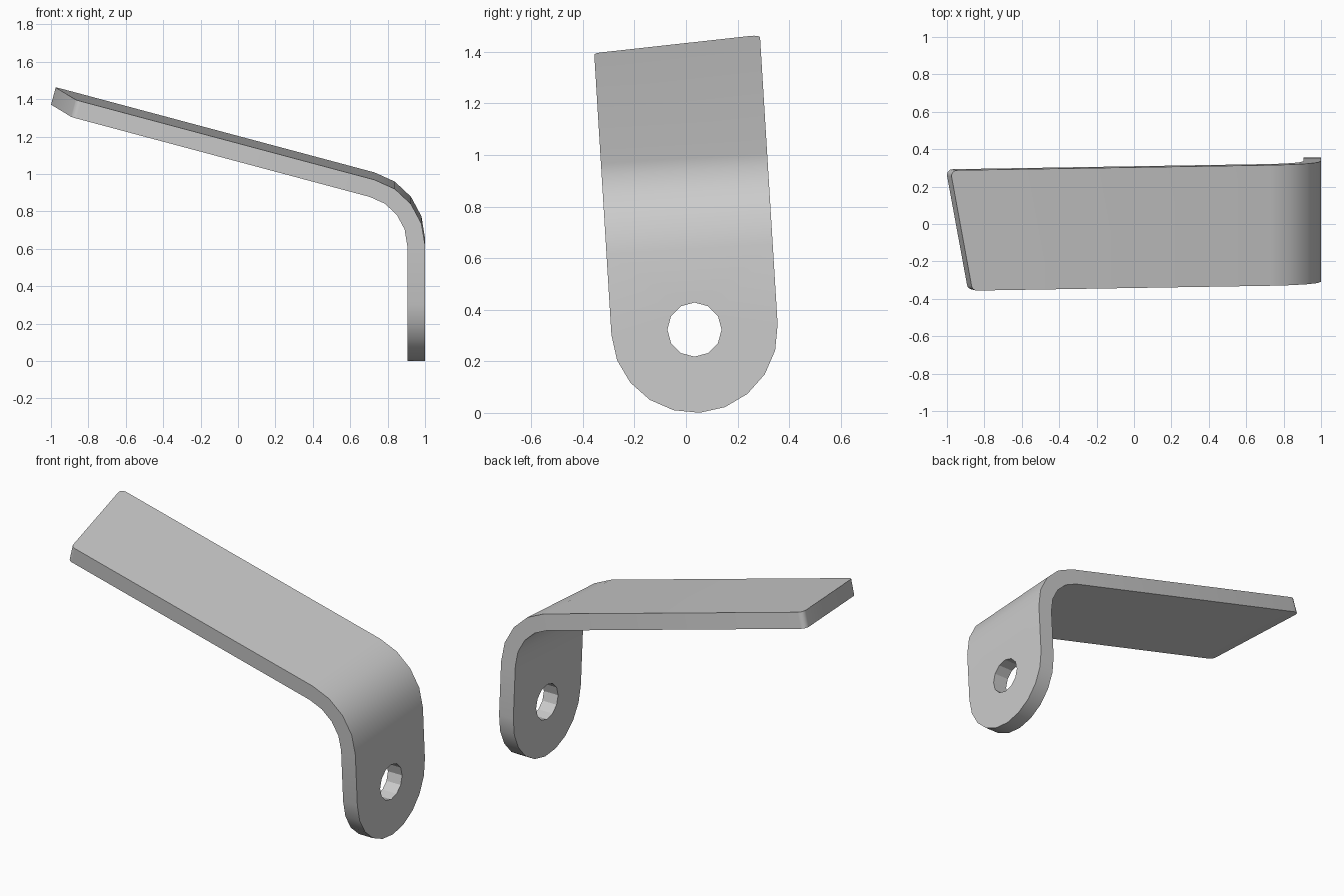
import bpy, bmesh, math
from mathutils import Matrix, Vector

cube = bpy.data.objects.get("Cube")
if cube:
    bpy.data.objects.remove(cube, do_unlink=True)

HALF = 0.323            # half width of the strip and radius of the round tab
THICK = 0.095
RISE = 0.315            # hole centre to start of the bend
R = 0.364               # outer bend radius
BEND = math.radians(75)
STEPS = 4
HOLE = 0.105
ARM_FRONT, ARM_BACK = 1.65, 1.772
FILLET = 0.03
TILT = math.radians(3.5)

metal = bpy.data.materials.new("light_grey_metal")
metal.use_nodes = True
grey = (0.6, 0.6, 0.6, 1)
metal.diffuse_color = grey
metal.node_tree.nodes["Principled BSDF"].inputs["Base Color"].default_value = grey


def arc(radius, start, end, steps):
    angles = [start + (end - start) * i / steps for i in range(steps + 1)]
    return [(radius * math.cos(a), radius * math.sin(a)) for a in angles]


def round_corner(prev, corner, nxt, radius, steps=4):
    """Points of a fillet between two straight edges."""
    p, c, n = Vector(prev), Vector(corner), Vector(nxt)
    a, b = (p - c).normalized(), (n - c).normalized()
    half = a.angle(b) / 2
    centre = c + (a + b).normalized() * radius / math.sin(half)
    start = (c + a * radius / math.tan(half) - centre).normalized()
    end = (c + b * radius / math.tan(half) - centre).normalized()
    return [tuple(centre + radius * start.slerp(end, i / steps).normalized())
            for i in range(steps + 1)]


def fold(co):
    """Bend the flat sheet (width, length, depth) into the bracket shape."""
    v, u, t = co
    if u <= RISE:
        return Vector((1 - t, v, u))
    angle = min((u - RISE) / R, BEND)
    s = max(u - RISE - BEND * R, 0)
    r = R - t
    return Vector((1 - R + r * math.cos(angle) - s * math.sin(angle), v,
                   RISE + r * math.sin(angle) + s * math.cos(angle)))


bm = bmesh.new()


def make(points):
    return [bm.verts.new((p[0], p[1], 0)) for p in points]


def loop_edges(verts):
    return [bm.edges.new((verts[i - 1], verts[i])) for i in range(len(verts))]


# Round tab with its bolt hole
tab = make(arc(HALF, math.pi, 2 * math.pi, 10) + [(HALF, RISE), (-HALF, RISE)])
hole = make(arc(HOLE, -TILT, 2 * math.pi - TILT, 12)[:-1])
bmesh.ops.triangle_fill(bm, edges=loop_edges(tab) + loop_edges(hole),
                        use_beauty=True, normal=(0, 0, 1))

# Bend
right, left = tab[-2], tab[-1]
for i in range(1, STEPS + 1):
    u = RISE + BEND * R * i / STEPS
    new_right, new_left = make([(HALF, u), (-HALF, u)])
    bm.faces.new((left, right, new_right, new_left))
    right, left = new_right, new_left

# Sloping arm with a skewed end and small rounded corners
base = RISE + BEND * R
back, front = (HALF, base + ARM_BACK), (-HALF, base + ARM_FRONT)
end = (round_corner((HALF, base), back, front, FILLET)
       + round_corner(back, front, (-HALF, base), FILLET))
bm.faces.new([left, right] + make(end))

# Thickness, fold and tilt
result = bmesh.ops.extrude_face_region(bm, geom=bm.faces[:], use_keep_orig=True)
for item in result["geom"]:
    if isinstance(item, bmesh.types.BMVert):
        item.co.z = THICK
for vert in bm.verts:
    vert.co = fold(vert.co)
bm.transform(Matrix.Translation((0, 0.033, HALF)) @ Matrix.Rotation(TILT, 4, "X"))
bmesh.ops.recalc_face_normals(bm, faces=bm.faces[:])

mesh = bpy.data.meshes.new("bent_bracket")
bm.to_mesh(mesh)
bm.free()
mesh.materials.append(metal)
bracket = bpy.data.objects.new("bent_bracket", mesh)
bpy.context.collection.objects.link(bracket)

bpy.ops.object.select_all(action="DESELECT")
bracket.select_set(True)
bpy.context.view_layer.objects.active = bracket
bpy.ops.object.shade_smooth_by_angle(angle=math.radians(28))
